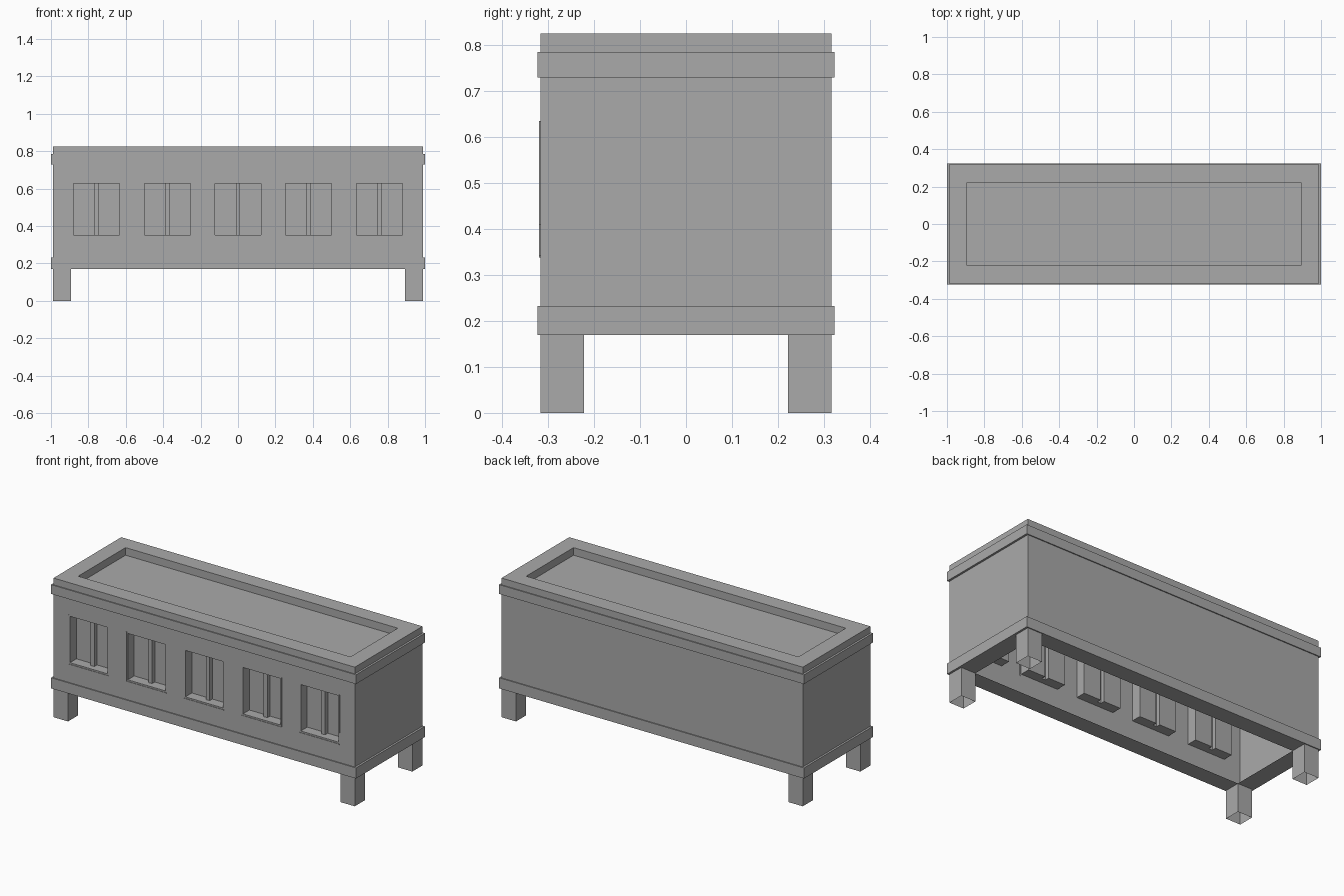
import bpy

default = bpy.data.objects.get("Cube")
if default:
    bpy.data.objects.remove(default, do_unlink=True)

grey = bpy.data.materials.new("plain grey")
grey.use_nodes = True
GREY = (0.4, 0.4, 0.4, 1)
grey.diffuse_color = GREY
grey.node_tree.nodes["Principled BSDF"].inputs["Base Color"].default_value = GREY


def make_object(name, verts, faces):
    mesh = bpy.data.meshes.new(name)
    mesh.from_pydata(verts, [], faces)
    mesh.materials.append(grey)
    obj = bpy.data.objects.new(name, mesh)
    bpy.context.collection.objects.link(obj)
    return obj


def loft(name, rings, cx=0, cy=0, cap=False, skip=()):
    """Join stacked rectangles (half width, half depth, height) into a shell."""
    verts, faces = [], []
    for hx, hy, z in rings:
        verts += [(cx + sx * hx, cy + sy * hy, z)
                  for sx, sy in ((-1, -1), (1, -1), (1, 1), (-1, 1))]
    for r in range(len(rings) - 1):
        for i in range(4):
            if (r, i) not in skip:
                a, b = 4 * r + i, 4 * r + (i + 1) % 4
                faces.append((a, b, b + 4, a + 4))
    if cap:
        n = len(verts)
        faces.append((n - 4, n - 3, n - 2, n - 1))
    return make_object(name, verts, faces)


# Main dimensions
HX, HY = 0.988, 0.317
BX, BY = 1.0, 0.323
IX, IY = 0.893, 0.222
BASE, BAND, CORNICE, LEDGE, TOP, ROOF = 0.17, 0.233, 0.73, 0.785, 0.825, 0.78

# Hollow body: open underside, base band, walls, cornice, rim and sunken roof.
# The front wall panel is left out, as it is built with its windows.
loft("body_shell", [
    (IX, IY, BASE), (BX, BY, BASE), (BX, BY, BAND), (HX, HY, BAND),
    (HX, HY, CORNICE), (BX, BY, CORNICE), (BX, BY, LEDGE), (HX, HY, LEDGE),
    (HX, HY, TOP), (IX, IY, TOP), (IX, IY, ROOF)], cap=True, skip={(3, 0)})

# Hollow corner legs, open at the bottom
leg = (HX - IX) / 2
for sx, side in ((1, "left"), (-1, "right")):
    for sy, end in ((-1, "front"), (1, "back")):
        loft(f"{end}_{side}_leg", [(leg, leg, 0), (leg, leg, BASE)],
             sx * (HX - leg), sy * (HY - leg))

# Front wall with five window openings
centres = [-0.757, -0.378, 0, 0.378, 0.757]
HALF, SILL, HEAD = 0.123, 0.352, 0.627
xs = [-HX] + [c + s * HALF for c in centres for s in (-1, 1)] + [HX]
zs = [BAND, SILL, HEAD, CORNICE]
verts = [(x, -HY, z) for z in zs for x in xs]
n = len(xs)
faces = [(r * n + c, r * n + c + 1, (r + 1) * n + c + 1, (r + 1) * n + c)
         for r in range(3) for c in range(n - 1) if not (r == 1 and c % 2)]
make_object("front_wall", verts, faces)

# Window recess, one plan section raised from sill to head, with a central bar
DEPTH, BAR, BAR_OUT = 0.06, 0.012, 0.025
section = [(-HALF, 0), (-HALF, DEPTH), (-BAR, DEPTH), (-BAR, DEPTH - BAR_OUT),
           (BAR, DEPTH - BAR_OUT), (BAR, DEPTH), (HALF, DEPTH), (HALF, 0)]
k = len(section)


def strip(name, x0, x1, z0, z1):
    """Thin trim strip standing just proud of the front wall."""
    y = -HY - 0.001
    loft(name, [((x1 - x0) / 2, 0.002, z0), ((x1 - x0) / 2, 0.002, z1)],
         (x0 + x1) / 2, y, cap=True)


for number, c in enumerate(centres, 1):
    verts = [(c + x, y - HY, z) for z in (SILL, HEAD) for x, y in section]
    faces = [(i, i + 1, k + i + 1, k + i) for i in range(k - 1)]
    faces += [tuple(reversed(range(k))), tuple(range(k, 2 * k))]
    make_object(f"window_recess_{number}", verts, faces)
    # Sill line and side line
    strip(f"window_sill_trim_{number}", c - 0.13, c + 0.13, 0.338, 0.343)
    if c:
        edge = c + (0.131 if c > 0 else -0.131)
        low = 0.41 if abs(c) > 0.5 else 0.343
        strip(f"window_side_trim_{number}", edge - 0.002, edge + 0.002, low, 0.635)
